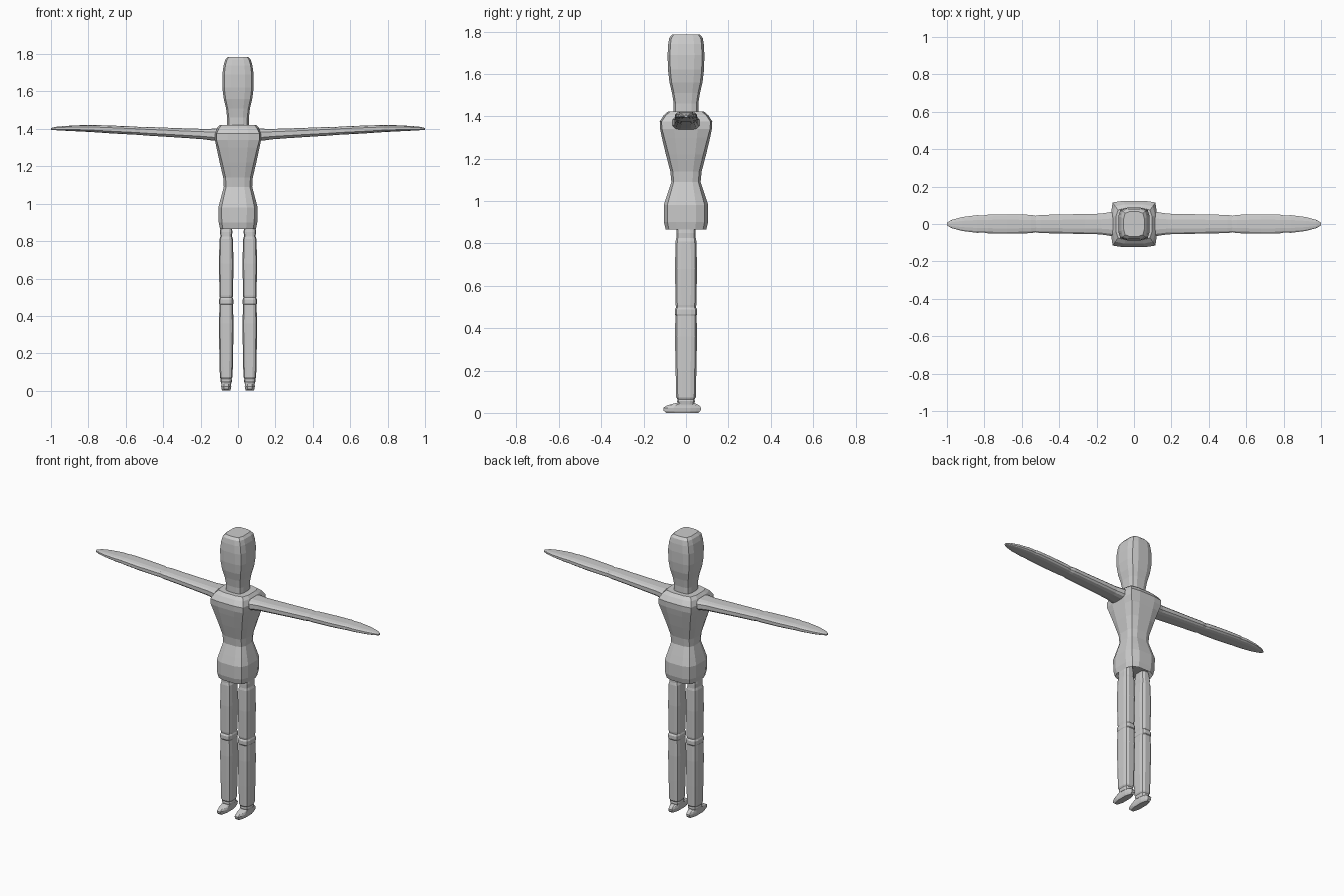
import bpy
from mathutils import Vector

grey = bpy.data.materials.new("light_grey")
grey.diffuse_color = (0.6, 0.6, 0.6, 1)


def section(a, b, c):
    """Bulged square: three flat facets per side, corner at factor c."""
    pts, k = [], 0.45
    for s, t in [(1, 1), (-1, 1), (-1, -1), (1, -1)]:
        tri = [(s, t * k), (s * c, t * c), (s * k, t)]
        if s * t < 0:
            tri.reverse()
        pts += [(u * a, v * b) for u, v in tri]
    return pts


def loft(name, rings, axis="z", side=1):
    """Skin rings (centre, half size 1, half size 2, corner factor) into a closed solid."""
    verts, faces = [], []
    for ctr, a, b, c in rings:
        ctr = Vector(ctr)
        for u, v in section(a, b, c):
            p = ctr + (Vector((u, v, 0)) if axis == "z" else Vector((0, u, v)))
            verts.append((p.x * side, p.y, p.z))
    n = 12
    for r in range(len(rings) - 1):
        for i in range(n):
            j = (i + 1) % n
            faces.append((r * n + i, r * n + j, r * n + n + j, r * n + n + i))
    faces.append(tuple(reversed(range(n))))
    faces.append(tuple(range(len(verts) - n, len(verts))))
    if side < 0:
        faces = [f[::-1] for f in faces]
    me = bpy.data.meshes.new(name)
    me.from_pydata(verts, [], faces)
    me.materials.append(grey)
    ob = bpy.data.objects.new(name, me)
    bpy.context.collection.objects.link(ob)
    return ob


def upright(name, prof, x=0, side=1):
    """Loft along z from (z, half x, half y, corner, y centre)."""
    return loft(name, [((x, y, z), a, b, c) for z, a, b, c, y in prof], "z", side)


# Head with neck
upright("head", [
    (1.40, .058, .058, .85, 0), (1.46, .058, .058, .85, 0), (1.51, .064, .066, .86, 0),
    (1.56, .076, .078, .87, 0), (1.62, .084, .085, .87, 0), (1.69, .084, .087, .87, 0),
    (1.74, .077, .084, .87, 0), (1.77, .068, .079, .87, 0), (1.785, .055, .066, .87, 0)])

# Torso with waist, hips and recessed underside
upright("torso", [
    (0.90, .075, .075, .82, 0), (0.866, .096, .096, .84, 0), (0.90, .103, .104, .84, 0),
    (0.98, .105, .105, .84, 0), (1.03, .092, .089, .84, 0), (1.09, .076, .069, .84, 0),
    (1.14, .079, .074, .84, 0), (1.22, .098, .095, .86, 0), (1.30, .115, .114, .9, 0),
    (1.34, .123, .122, .93, 0), (1.375, .123, .124, .93, 0), (1.405, .112, .105, .9, 0),
    (1.422, .097, .085, .88, 0)])

for side, tag in [(1, "left"), (-1, "right")]:
    # Arm and flat hand in one tapering blade
    arm = [(.09, 1.369, .066, .034), (.13, 1.369, .063, .032), (.18, 1.372, .055, .028),
           (.26, 1.376, .054, .026), (.40, 1.383, .050, .024), (.50, 1.388, .049, .023),
           (.525, 1.389, .044, .021), (.55, 1.391, .049, .022), (.68, 1.397, .052, .021),
           (.78, 1.402, .050, .019), (.80, 1.402, .046, .018), (.84, 1.403, .047, .017),
           (.92, 1.403, .037, .013), (.975, 1.402, .022, .009), (1.0, 1.40, .008, .005)]
    loft(tag + "_arm", [((x, 0, z), a, b, .82) for x, z, a, b in arm], "x", side)

    # Hip joint and thigh
    upright(tag + "_thigh", [
        (0.495, .034, .046, .84, 0), (0.51, .036, .049, .84, 0), (0.68, .039, .052, .84, 0),
        (0.81, .036, .049, .84, 0), (0.825, .031, .046, .84, 0), (0.85, .033, .046, .84, 0),
        (0.91, .027, .038, .84, 0)], .063, side)
    # Knee joint
    upright(tag + "_knee", [
        (0.455, .033, .046, .84, 0), (0.465, .038, .053, .84, 0), (0.488, .038, .053, .84, 0),
        (0.50, .033, .046, .84, 0)], .063, side)
    # Shin with ankle
    upright(tag + "_shin", [
        (0.04, .028, .038, .82, 0), (0.055, .031, .042, .84, 0), (0.063, .029, .040, .84, 0),
        (0.073, .034, .046, .84, 0), (0.20, .037, .049, .84, 0), (0.36, .039, .052, .84, 0),
        (0.46, .036, .050, .84, 0)], .063, side)
    # Foot, toes towards the front
    upright(tag + "_foot", [
        (0, .021, .076, .74, -.017), (0.01, .025, .087, .76, -.018),
        (0.024, .027, .089, .76, -.018), (0.035, .026, .077, .76, -.014),
        (0.047, .026, .042, .8, -.004)], .063, side)
